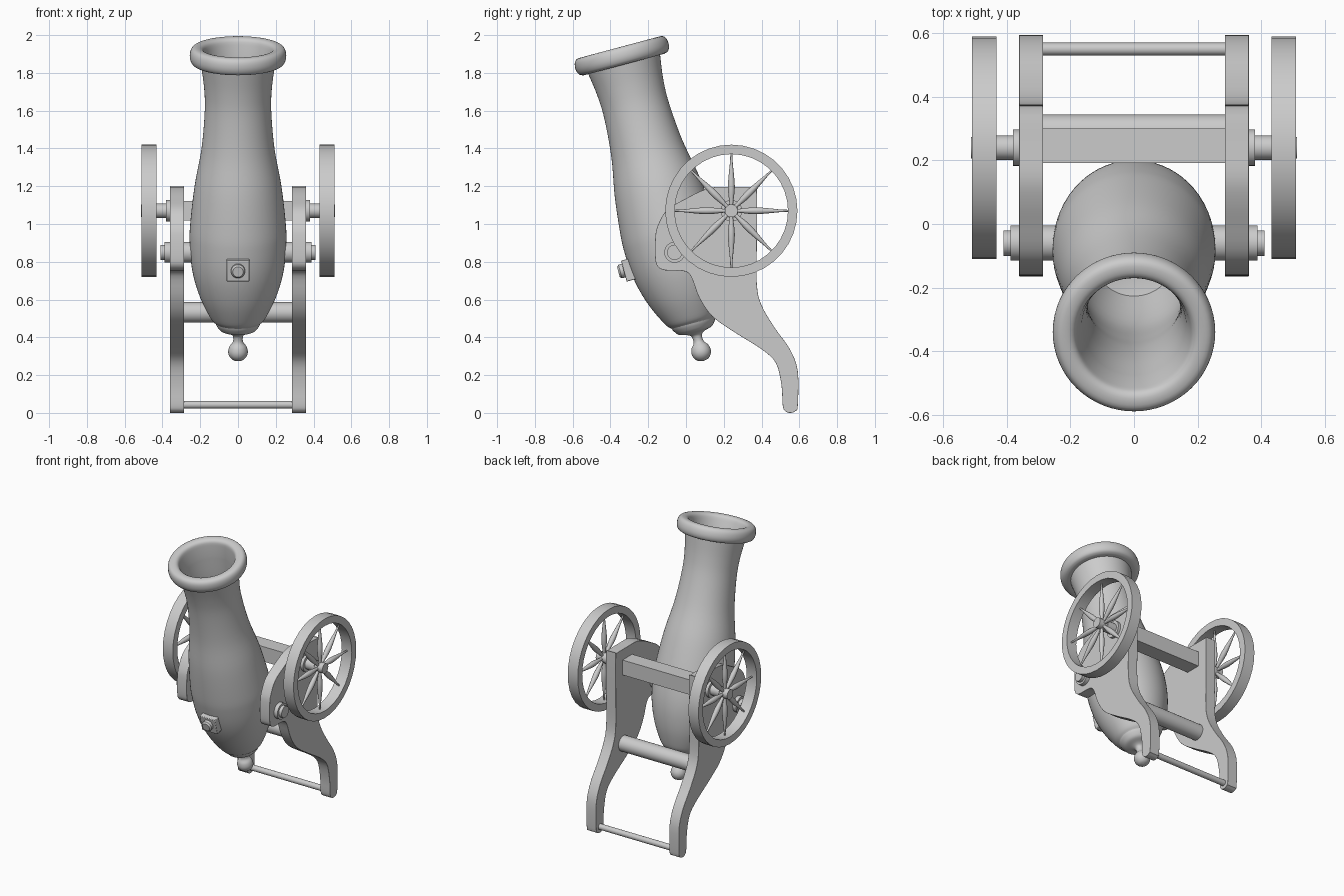
import bpy, bmesh, math
from mathutils import Matrix, Vector

if "Cube" in bpy.data.objects:
    bpy.data.objects.remove(bpy.data.objects["Cube"])

TILT = math.radians(15)
BARREL = Matrix.Translation((0, .08, .325)) @ Matrix.Rotation(TILT, 4, 'X')
SIDEWAYS = Matrix.Rotation(math.pi / 2, 4, 'Y')


def finish(name, bm, matrix, angle=35, bevel=0):
    bmesh.ops.recalc_face_normals(bm, faces=bm.faces)
    me = bpy.data.meshes.new(name)
    bm.to_mesh(me)
    bm.free()
    me.transform(matrix)
    if matrix.determinant() < 0:
        me.flip_normals()
    ob = bpy.data.objects.new(name, me)
    bpy.context.collection.objects.link(ob)
    if bevel:
        mod = ob.modifiers.new("edge", 'BEVEL')
        mod.width, mod.segments = bevel, 2
        mod.limit_method, mod.angle_limit = 'ANGLE', math.radians(50)
    bpy.ops.object.select_all(action='DESELECT')
    ob.select_set(True)
    bpy.context.view_layer.objects.active = ob
    bpy.ops.object.shade_smooth_by_angle(angle=math.radians(angle))
    return ob


def smooth(pts, closed=False, steps=5):
    """Catmull-Rom curve through 2D points."""
    n, out = len(pts), []
    get = lambda i: Vector(pts[i % n] if closed else pts[max(0, min(n - 1, i))])
    for i in range(n if closed else n - 1):
        a, b, c, d = (get(i + k) for k in (-1, 0, 1, 2))
        for s in range(steps):
            t = s / steps
            out.append(.5 * (2 * b + (c - a) * t + (2 * a - 5 * b + 4 * c - d) * t * t
                             + (3 * b - a - 3 * c + d) * t ** 3))
    if not closed:
        out.append(get(n - 1))
    return out


def lathe(name, profile, matrix, seg=32, loop=False, angle=35):
    """Revolve (radius, height) points round local z."""
    bm = bmesh.new()
    rings = []
    for r, z in profile:
        if r < 1e-4:
            rings.append([bm.verts.new((0, 0, z))] * seg)
        else:
            rings.append([bm.verts.new((r * math.cos(2 * math.pi * k / seg),
                                        r * math.sin(2 * math.pi * k / seg), z)) for k in range(seg)])
    pairs = list(zip(rings, rings[1:])) + ([(rings[-1], rings[0])] if loop else [])
    for a, b in pairs:
        for k in range(seg):
            j = (k + 1) % seg
            quad = list(dict.fromkeys((a[k], a[j], b[j], b[k])))
            if len(quad) > 2:
                bm.faces.new(quad)
    return finish(name, bm, matrix, angle)


def rod(name, x0, x1, r, y, z, seg=32):
    """Cylinder along x."""
    m = Matrix.Translation((0, y, z)) @ SIDEWAYS
    return lathe(name, [(0, x0), (r, x0), (r, x1), (0, x1)], m, seg)


def box(name, size, matrix, bevel=0):
    bm = bmesh.new()
    bmesh.ops.create_cube(bm, size=1, matrix=Matrix.Diagonal((*size, 1)))
    return finish(name, bm, matrix, bevel=bevel)


# barrel: outside, rounded muzzle ring and hollow bore
body = smooth([(.105, .135), (.118, .155), (.145, .185), (.195, .285), (.23, .39), (.249, .49),
               (.256, .60), (.253, .70), (.23, .906), (.193, 1.113), (.176, 1.32),
               (.18, 1.45), (.197, 1.575)])
ring = smooth([(.22, 1.573), (.243, 1.582), (.255, 1.61), (.252, 1.645), (.236, 1.665),
               (.205, 1.667), (.186, 1.655), (.178, 1.63)], steps=3)
bore = smooth([(.165, 1.56), (.148, 1.4), (.147, 1.25), (.16, 1.1), (.17, .9), (.13, .7)])
lathe("barrel", body + ring + bore + [(0, .65)], BARREL, 64, angle=50)

# breech cap with ball knob
cap = smooth([(0, -.052), (.027, -.045), (.046, -.025), (.052, 0), (.045, .027), (.029, .048),
              (.025, .068), (.03, .09), (.05, .103), (.09, .115), (.112, .14), (.12, .158)], steps=4)
cap[0] = Vector((0, -.052))
lathe("breech_knob", cap + [Vector((0, .17))], BARREL, 32, angle=60)

# vent plate and stud
box("vent_plate", (.12, .07, .115), BARREL @ Matrix.Translation((0, -.25, .517)), .004)
lathe("vent_stud", [(0, 0), (.037, 0), (.037, .024), (.028, .034), (0, .034)],
      BARREL @ Matrix.Translation((0, -.28, .52)) @ Matrix.Rotation(math.pi / 2, 4, 'X'), 24)

# carriage cheeks, side outline in (y, z)
outline = smooth([(.36, 1.194), (.25, 1.196), (.15, 1.195), (.08, 1.175), (0, 1.135), (-.10, 1.075),
                  (-.15, .99), (-.163, .92), (-.163, .82), (-.15, .775), (-.11, .755), (-.02, .752),
                  (.025, .725), (.07, .61), (.14, .51), (.26, .425), (.40, .337), (.475, .265),
                  (.505, .15), (.512, .04), (.525, .01), (.55, 0), (.58, .01), (.592, .04), (.592, .22),
                  (.55, .337), (.47, .45), (.40, .57), (.375, .68), (.375, .90), (.375, 1.175)],
                 closed=True, steps=4)
for side, s in (("right", 1), ("left", -1)):
    bm = bmesh.new()
    face = bm.faces.new([bm.verts.new((.286, max(-.165, min(y, .595)), max(z, 0))) for y, z in outline])
    new = bmesh.ops.extrude_face_region(bm, geom=[face])["geom"]
    bmesh.ops.translate(bm, vec=(.075, 0, 0), verts=[v for v in new if isinstance(v, bmesh.types.BMVert)])
    finish(side + "_cheek", bm, Matrix.Diagonal((s, 1, 1, 1)), 40, .005)

    # trunnion washers and ends
    rod(side + "_trunnion_washer", s * .355, s * .388, .055, -.06, .85)
    rod(side + "_trunnion_end", s * .38, s * .41, .04, -.06, .85)

    # axle end and wheel
    rod(side + "_axle_collar", s * .355, s * .38, .057, .24, 1.07)
    rod(side + "_axle_end", s * .37, s * .45, .038, .24, 1.07)
    rod(side + "_wheel_hub", s * .43, s * .513, .034, .24, 1.07)
    at = Matrix.Translation((s * .471, .24, 1.07))
    lathe(side + "_wheel_rim", [(.30, -.039), (.35, -.039), (.35, .039), (.30, .039)],
          at @ SIDEWAYS, 36, loop=True, angle=20)
    spindle = smooth([(.009, .02), (.011, .05), (.017, .10), (.018, .14), (.013, .20), (.007, .26), (.005, .31)], steps=3)
    for k in range(8):
        lathe(f"{side}_spoke_{k + 1}", spindle, at @ Matrix.Rotation(k * math.pi / 4, 4, 'X'), 12, angle=60)

# cross pieces between the cheeks
rod("trunnion_bar", -.37, .37, .055, -.06, .85)
box("axle_beam", (.60, .108, .105), Matrix.Translation((0, .246, 1.07)))
rod("lower_crossbar", -.30, .30, .054, .29, .532)
rod("foot_rod", -.30, .30, .02, .55, .043, 20)
